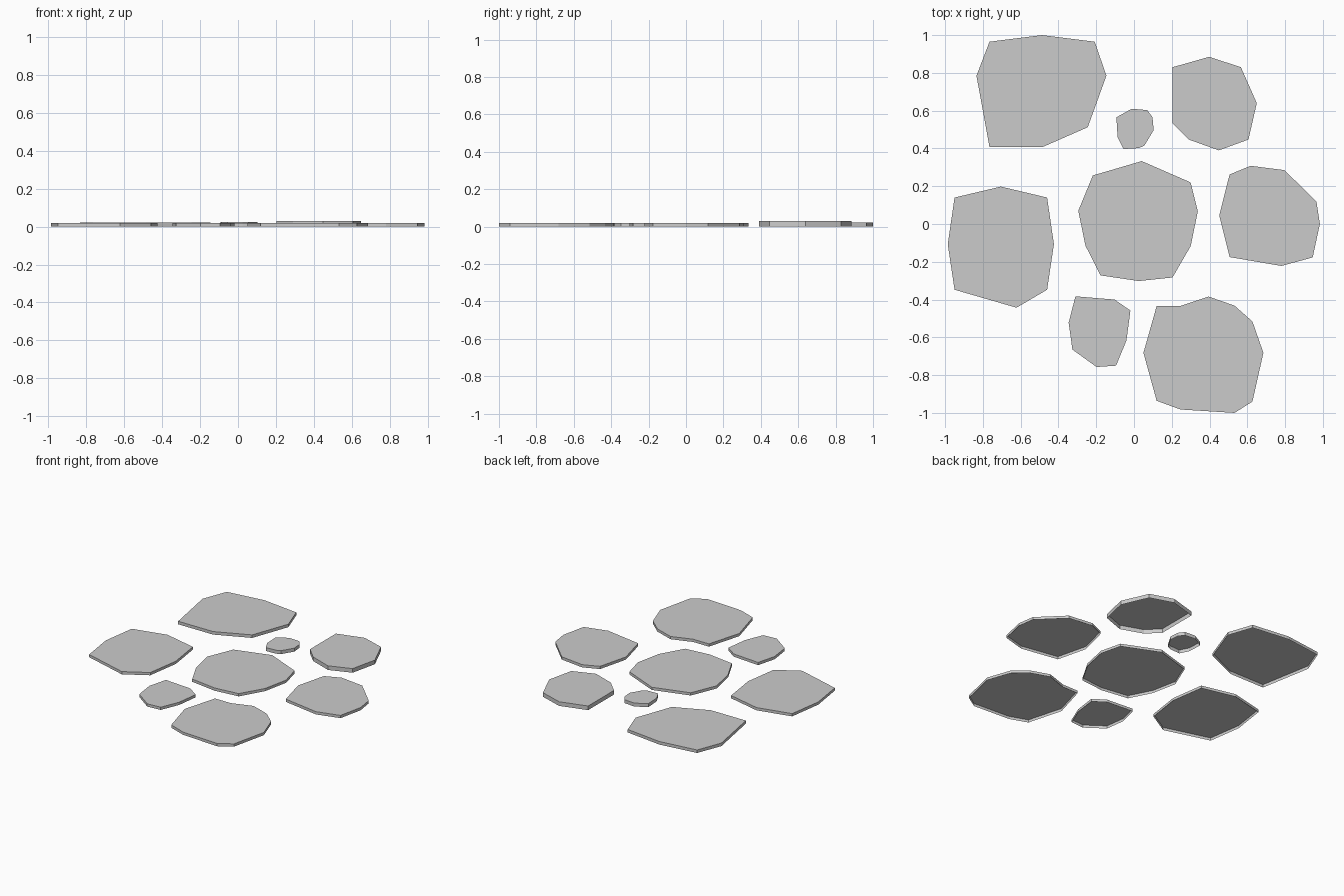
import bpy
import bmesh
from mathutils import Vector


def stone(name, outline, height=0.02):
    """Flat paving slab: outline (clockwise from above) at the top, straight rim, open underside."""
    bm = bmesh.new()
    top = bm.faces.new([bm.verts.new((x, y, height)) for x, y in reversed(outline)])
    rim = bmesh.ops.extrude_edge_only(bm, edges=list(top.edges))
    lower = [g for g in rim["geom"] if isinstance(g, bmesh.types.BMVert)]
    bmesh.ops.translate(bm, verts=lower, vec=Vector((0, 0, -height)))
    bmesh.ops.recalc_face_normals(bm, faces=bm.faces[:])
    bm.normal_update()
    if top.normal.z < 0:
        bmesh.ops.reverse_faces(bm, faces=bm.faces[:])
    mesh = bpy.data.meshes.new(name)
    bm.to_mesh(mesh)
    bm.free()
    obj = bpy.data.objects.new(name, mesh)
    bpy.context.collection.objects.link(obj)
    return obj


# Back row
stone("back_left_stone", [
    (-.765, .965), (-.487, 1.0), (-.208, .965), (-.146, .785),
    (-.245, .512), (-.485, .407), (-.765, .407), (-.834, .785)], 0.022)
stone("back_pebble", [
    (-.093, .565), (-.012, .61), (.07, .603), (.098, .565), (.104, .497),
    (.055, .415), (.025, .402), (-.055, .397), (-.087, .46)], 0.025)
stone("back_right_stone", [
    (.204, .83), (.398, .885), (.566, .83), (.65, .64),
    (.606, .447), (.449, .39), (.29, .447), (.204, .533)], 0.03)

# Middle row
stone("left_stone", [
    (-.95, .14), (-.705, .198), (-.46, .14), (-.424, -.107),
    (-.46, -.348), (-.622, -.443), (-.95, -.348), (-.986, -.107)])
stone("centre_stone", [
    (-.218, .257), (.041, .333), (.3, .22), (.338, .068), (.3, -.117),
    (.204, -.283), (.025, -.302), (-.177, -.272), (-.257, -.115), (-.295, .07)])
stone("right_stone", [
    (.506, .262), (.617, .308), (.797, .285), (.966, .118), (.984, 0),
    (.946, -.177), (.78, -.222), (.506, -.175), (.451, .045)])

# Front row
stone("front_left_stone", [
    (-.31, -.383), (-.103, -.4), (-.019, -.458), (-.04, -.617),
    (-.095, -.75), (-.198, -.757), (-.326, -.665), (-.346, -.522)])
stone("front_right_stone", [
    (.12, -.434), (.246, -.434), (.394, -.384), (.532, -.432), (.627, -.516), (.685, -.682),
    (.627, -.94), (.532, -1.0), (.246, -.982), (.12, -.936), (.05, -.682)])
